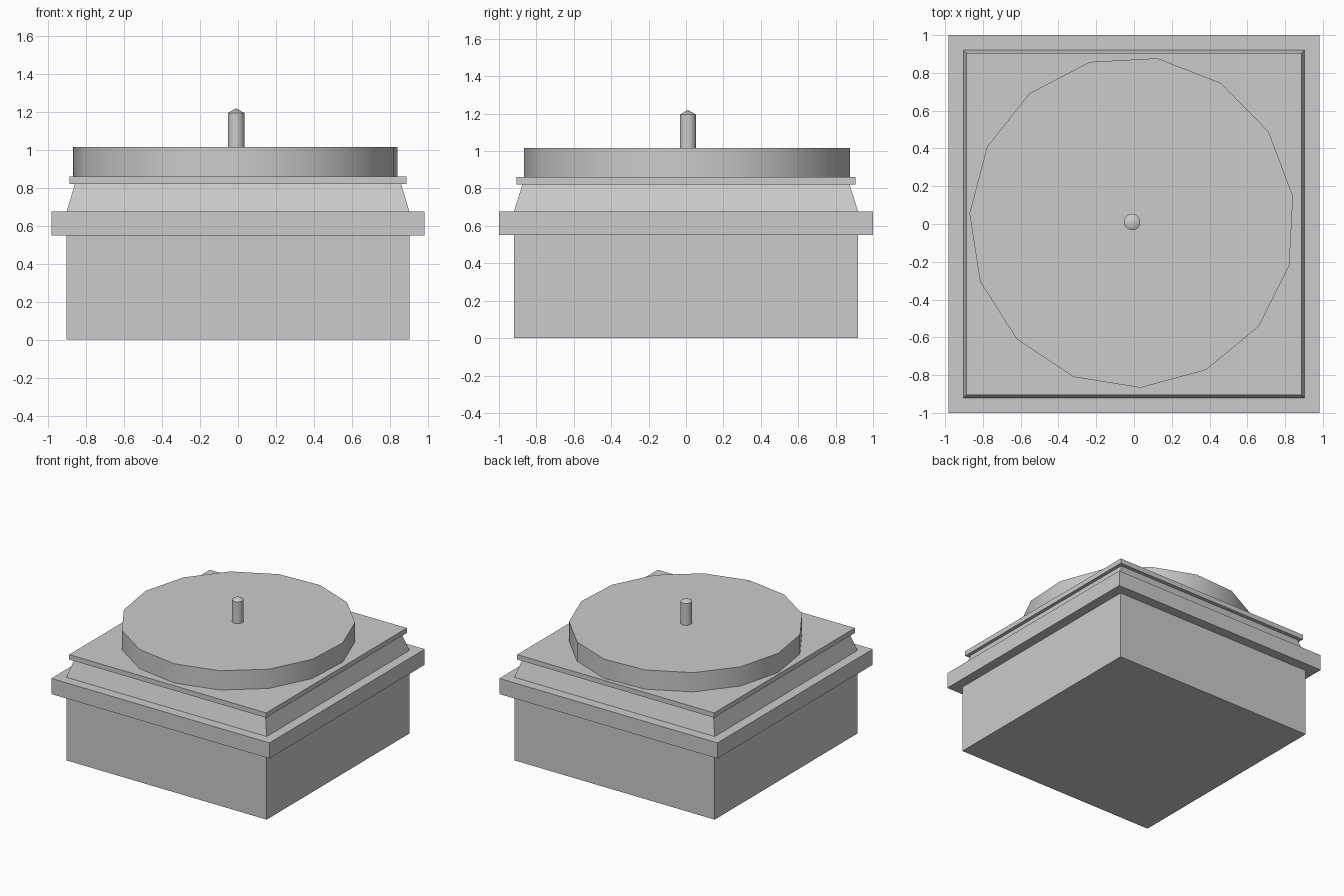
import bpy, bmesh
from math import radians, cos, sin, tau

if "Cube" in bpy.data.objects:
    bpy.data.objects.remove(bpy.data.objects["Cube"])


def skin_rings(name, rings, smooth=False):
    """Closed solid lofted through stacked rings with equal point counts."""
    bm = bmesh.new()
    loops = [[bm.verts.new(p) for p in ring] for ring in rings]
    for lo, hi in zip(loops, loops[1:]):
        n = len(lo)
        if len(hi) == 1:  # pointed tip
            for i in range(n):
                bm.faces.new((lo[i], lo[(i + 1) % n], hi[0]))
        else:
            for i in range(n):
                j = (i + 1) % n
                bm.faces.new((lo[i], lo[j], hi[j], hi[i]))
    bm.faces.new(loops[0][::-1])
    if len(loops[-1]) > 1:
        bm.faces.new(loops[-1])
    mesh = bpy.data.meshes.new(name)
    bm.to_mesh(mesh)
    bm.free()
    ob = bpy.data.objects.new(name, mesh)
    bpy.context.collection.objects.link(ob)
    if smooth:
        bpy.ops.object.select_all(action='DESELECT')
        ob.select_set(True)
        bpy.context.view_layer.objects.active = ob
        bpy.ops.object.shade_smooth_by_angle(angle=radians(26))
    return ob


def rect(x, y, z):
    return [(-x, -y, z), (x, -y, z), (x, y, z), (-x, y, z)]


def oval(rx, ry, z, sides, phase=0.0):
    # round parts share a slightly offset centre
    return [(-0.01 + rx * cos(phase + tau * i / sides),
             0.01 + ry * sin(phase + tau * i / sides), z) for i in range(sides)]


# Square pedestal: block, wide ledge, tapered neck and thin overhanging slab
skin_rings("pedestal", [
    rect(0.903, 0.92, 0.0), rect(0.903, 0.92, 0.55),
    rect(0.983, 1.0, 0.55), rect(0.983, 1.0, 0.677),
    rect(0.903, 0.92, 0.677), rect(0.86, 0.875, 0.82),
    rect(0.888, 0.905, 0.82), rect(0.888, 0.905, 0.86),
])

# Fifteen-sided turntable disc
skin_rings("turntable", [oval(0.862, 0.878, z, 15, radians(81))
                         for z in (0.86, 1.017)], smooth=True)

# Centre spindle with a shallow pointed tip
skin_rings("spindle", [
    oval(0.043, 0.043, 1.017, 32), oval(0.043, 0.043, 1.195, 32),
    [(-0.01, 0.01, 1.22)],
], smooth=True)
